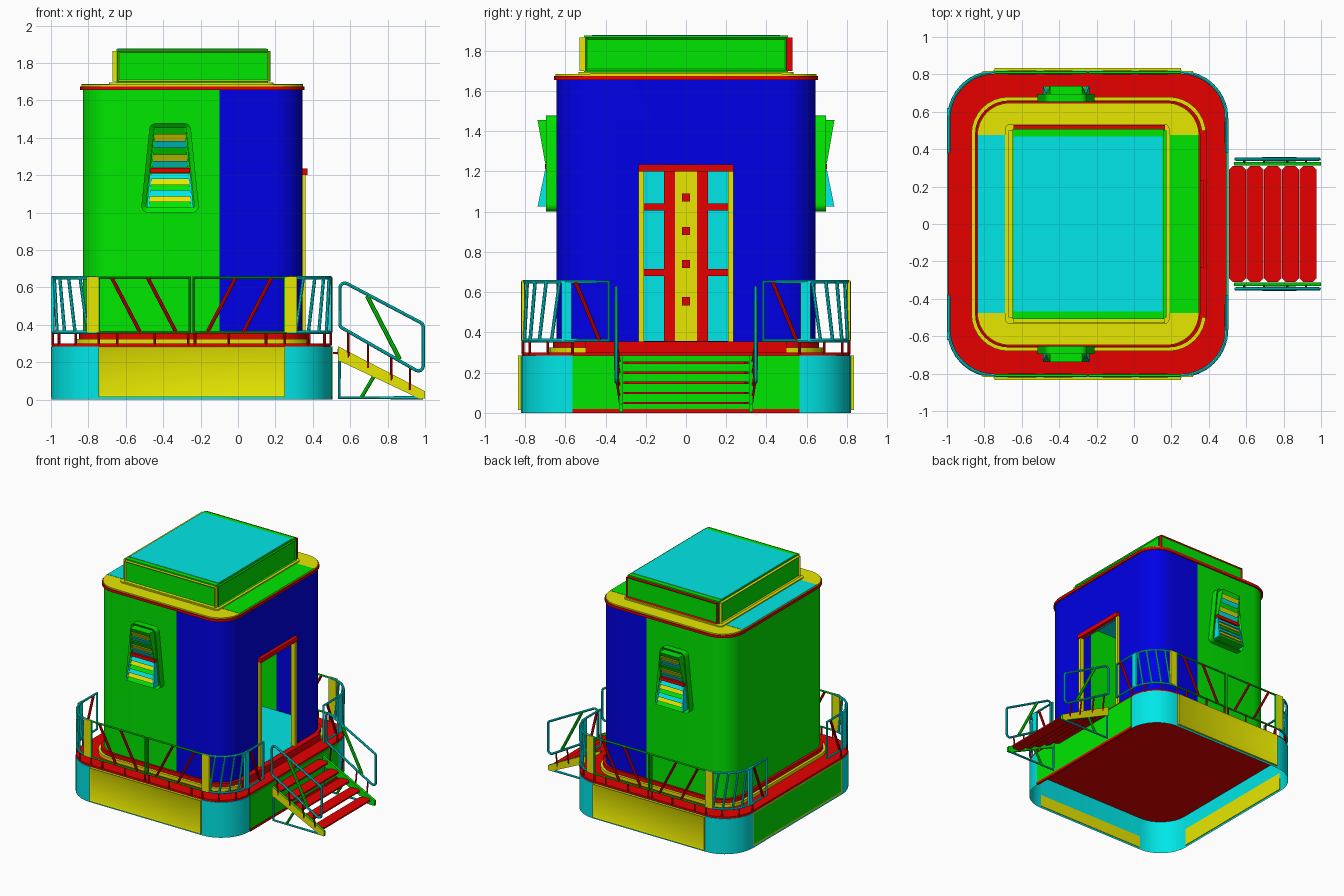
import bpy, bmesh
from math import sin, cos, tan, radians
from mathutils import Vector

if "Cube" in bpy.data.objects:
    bpy.data.objects.remove(bpy.data.objects["Cube"])

COL = {'red': (.8, 0, 0, 1), 'green': (0, .8, 0, 1), 'blue': (0, 0, .8, 1),
       'yellow': (.8, .8, 0, 1), 'cyan': (0, .8, .8, 1)}
MAT = {}
for k, c in COL.items():
    MAT[k] = bpy.data.materials.new(k)
    MAT[k].diffuse_color = c


def link(name, data, col):
    ob = bpy.data.objects.new(name, data)
    data.materials.append(MAT[col])
    bpy.context.collection.objects.link(ob)
    return ob


def rounded(corners, r, n=8):
    """Fillet every corner of a polygon."""
    out = []
    for i, p in enumerate(corners):
        p = Vector(p)
        a = (Vector(corners[i - 1]) - p).normalized()
        b = (Vector(corners[(i + 1) % len(corners)]) - p).normalized()
        half = a.angle(b) / 2
        c = p + (a + b).normalized() * (r / sin(half))
        s = p + a * (r / tan(half)) - c
        e = p + b * (r / tan(half)) - c
        ang = s.angle(e)
        for k in range(n + 1):
            t = k / n
            out.append(tuple(c + (s * sin((1 - t) * ang) + e * sin(t * ang)) / sin(ang)))
    return out


def rect(x0, x1, y0, y1):
    return [(x0, y0), (x1, y0), (x1, y1), (x0, y1)]


def solid(name, pts, axis, a, b, col, inset=0, depth=0, face_col=None, warp=None):
    """Extrude a 2D outline along an axis; optionally sink a coloured panel into the end cap."""
    put = {'z': lambda u, v, w: (u, v, w), 'y': lambda u, v, w: (u, w, v), 'x': lambda u, v, w: (w, u, v)}[axis]
    bm = bmesh.new()
    lo = [bm.verts.new(put(*p, a)) for p in pts]
    hi = [bm.verts.new(put(*p, b)) for p in pts]
    bm.faces.new(lo)
    cap = bm.faces.new(hi)
    for i in range(len(pts)):
        bm.faces.new((lo[i - 1], lo[i], hi[i], hi[i - 1]))
    bmesh.ops.recalc_face_normals(bm, faces=bm.faces[:])
    if inset:
        bmesh.ops.inset_region(bm, faces=[cap], thickness=inset, depth=0)
        bmesh.ops.translate(bm, verts=cap.verts[:], vec=cap.normal * -depth)
    if face_col:
        cap.material_index = 1
    if warp:
        for v in bm.verts:
            v.co = warp(v.co)
    me = bpy.data.meshes.new(name)
    ob = link(name, me, col)
    if face_col:
        me.materials.append(MAT[face_col])
    bm.to_mesh(me)
    bm.free()
    return ob


def box(name, x0, x1, y0, y1, z0, z1, col):
    return solid(name, rect(x0, x1, y0, y1), 'z', z0, z1, col)


def slab(name, x0, x1, y, r, z0, z1, col):
    return solid(name, rounded(rect(x0, x1, -y, y), r), 'z', z0, z1, col)


def tubes(name, paths, r, col, cyclic=False):
    cu = bpy.data.curves.new(name, 'CURVE')
    cu.dimensions, cu.bevel_depth, cu.bevel_resolution, cu.use_fill_caps = '3D', r, 2, True
    for p in paths:
        sp = cu.splines.new('POLY')
        sp.points.add(len(p) - 1)
        for q, co in zip(sp.points, p):
            q.co = (*co, 1)
        sp.use_cyclic_u = cyclic
    return link(name, cu, col)


# base (hollow underneath), deck and stepped plinth
solid('base', rounded(rect(-.997, .5, -.82, .82), .25), 'z', .285, 0, 'cyan', .012, .27, 'red')
slab('deck', -.995, .495, .815, .245, .285, .3, 'red')
slab('plinth_lower', -.87, .385, .68, .2, .3, .325, 'yellow')
slab('plinth_upper', -.85, .365, .66, .18, .325, .355, 'red')
box('door_step', .3, .388, -.5, .5, .3, .355, 'red')
for s in (-1, 1):
    solid('base_side_panel', rect(-.745, .25, .015, .285), 'y', s * .815, s * .835, 'yellow', .015, .006)
solid('base_back_panel', rect(-.565, .565, .015, .285), 'x', -.99, -1, 'yellow', .015, .002, 'green')
solid('base_entry_panel', rect(-.565, .565, .02, .285), 'x', .49, .504, 'green')
box('entry_kick_strip', .49, .506, -.565, .565, 0, .02, 'red')

# hollow cabin shell with door opening; front half blue, floor and ceiling cyan
cabin = slab('cabin', -.83, .345, .645, .17, .35, 1.66, 'green')
room = slab('room_cutter', -.822, .335, .637, .162, .357, 1.65, 'green')
door = box('door_cutter', .2, .6, -.21, .21, .357, 1.2, 'green')
bpy.context.view_layer.objects.active = cabin
for cutter in (room, door):
    mod = cabin.modifiers.new('cut', 'BOOLEAN')
    mod.operation, mod.object, mod.solver = 'DIFFERENCE', cutter, 'EXACT'
    bpy.ops.object.modifier_apply(modifier='cut')
    bpy.data.objects.remove(cutter)
cabin.data.materials.clear()
for c in ('green', 'blue', 'cyan'):
    cabin.data.materials.append(MAT[c])
bm = bmesh.new()
bm.from_mesh(cabin.data)
bmesh.ops.bisect_plane(bm, geom=bm.verts[:] + bm.edges[:] + bm.faces[:], plane_co=(-.1, 0, 0), plane_no=(1, 0, 0))
bm.normal_update()
for f in bm.faces:
    f.material_index = 2 if abs(f.normal.z) > .9 else int(f.calc_center_median().x > -.1)
bm.to_mesh(cabin.data)
bm.free()

# door frame, and panelling on the inner back wall
box('door_lintel', .33, .372, -.235, .235, 1.2, 1.235, 'red')
box('wall_centre_strip', -.825, -.79, -.055, .055, .357, 1.3, 'yellow')
for z in (.555, .74, .905, 1.07):
    box('wall_knob', -.79, -.775, -.02, .02, z - .02, z + .02, 'red')
for s in (-1, 1):
    def side(name, x0, x1, a, b, z0, z1, col):
        box(name, x0, x1, min(s * a, s * b), max(s * a, s * b), z0, z1, col)
    side('door_jamb', .33, .362, .208, .235, .33, 1.2, 'yellow')
    side('wall_stile', -.825, -.795, .055, .11, .357, 1.3, 'red')
    side('wall_panel', -.825, -.805, .11, .46, .357, 1.3, 'cyan')
    for z in (.7, 1.025):
        side('wall_crossbar', -.81, -.795, .11, .46, z - .02, z + .015, 'red')

# roof rim and raised roof box
slab('roof_rim', -.845, .355, .655, .18, 1.655, 1.675, 'red')
slab('roof', -.838, .348, .648, .175, 1.675, 1.685, 'yellow')
box('roof_back_sheet', -.837, -.2, -.475, .475, 1.68, 1.687, 'cyan')
box('roof_front_sheet', -.2, .347, -.475, .475, 1.68, 1.687, 'green')
slab('roof_box_base', -.69, .19, .535, .03, 1.685, 1.695, 'yellow')
box('roof_box', -.65, .16, -.507, .507, 1.69, 1.875, 'green')
box('roof_box_lid', -.645, .152, -.468, .468, 1.87, 1.878, 'cyan')
for s, c in ((-1, 'yellow'), (1, 'red')):
    solid('roof_box_side', rect(-.645, .165, 1.7, 1.865), 'y', s * .5, s * .53, c, .012, .008, 'green')
solid('roof_box_back', rect(-.5, .5, 1.7, 1.865), 'x', -.64, -.672, 'yellow', .012, .008, 'green')
solid('roof_box_front', rect(-.5, .5, 1.7, 1.865), 'x', .15, .175, 'green', .012, .008)

# flared louvre windows on both sides
WX = -.363


def taper(co):
    return Vector((WX + co.x * (.125 - (co.z - 1.02) * .09), co.y, co.z))


for s in (-1, 1):
    frame = rounded([(WX - .157, 1.0), (WX + .157, 1.0), (WX + .108, 1.478), (WX - .108, 1.478)], .035, 5)
    solid('window_frame', frame, 'y', s * .64, s * .695, 'green', .024, .02)
    solid('window_mid_bar', rect(-1, 1, 1.212, 1.238), 'y', s * .66, s * .702, 'red', warp=taper)
    for zi, zo, c in ((1.24, 1.455, 'green'), (1.21, 1.025, 'cyan')):
        for u in (-1, .9):
            prof = [(s * .66, zi), (s * .7, zi), (s * .738, zo), (s * .66, zo)]
            solid('louvre_cheek', prof, 'x', u, u + .1, c, warp=taper)
        n = 6
        for i in range(n):
            za, zb = (zi + (zo - zi) * t / n for t in (i, i + 1))
            ya, yb = (.7 + .038 * t / n for t in (i, i + 1))
            prof = [(s * .66, za), (s * (ya - .012), za), (s * yb, zb), (s * .66, zb)]
            solid('louvre_slat', prof, 'x', -.9, .9, ('cyan', 'yellow', 'green')[i % 3], warp=taper)

# deck railings: mirrored corner frames plus a straight middle run
Z0, Z1, R = .36, .652, .245


def mx(x, m):
    return x if m > 0 else -.495 - x


for s in (-1, 1):
    Y = s * .81

    def arc(deg, z, m):
        a = radians(deg)
        return (mx(.25 + R * cos(a), m), s * (.565 + R * sin(a)), z)
    bars, stubs, diag = [], [], []
    for m in (-1, 1):
        run = lambda z: [(mx(.495, m), s * .385, z)] + [arc(d, z, m) for d in range(0, 91, 9)]
        tubes('corner_rail', [run(Z0) + run(Z1)[::-1]], .009, 'cyan', True)
        bars += [[arc(d + 5, Z0, m), arc(d - 5, Z1, m)] for d in (20, 37, 54, 71)]
        stubs += [[arc(d, .29, m), arc(d, Z0, m)] for d in (0, 30, 60, 90)]
        stubs += [[(mx(x, m), Y, .29), (mx(x, m), Y, Z0)] for x in (.15, -.05, -.23)]
        xa, xb = mx(.25, m), mx(-.237, m)
        tubes('middle_rail', [[(xa, Y, Z0), (xb, Y, Z0), (xb, Y, Z1), (xa, Y, Z1)]], .009, 'green', True)
        diag += [[(mx(t, m), Y, Z1), (mx(t - .152, m), Y, Z0)] for t in (.18, -.012)]
        ya, yb = (.43, .55) if s * m > 0 else (.55, .43)
        diag.append([(mx(.495, m), s * ya, Z1), (mx(.495, m), s * yb, Z0)])
        x0, x1 = sorted((mx(.25, m), mx(.315, m)))
        box('rail_post_plate', x0, x1, Y - .008, Y + .008, Z0, Z1 + .006, 'yellow')
        xs, ys = mx(.495, m), sorted((s * .57, s * .62))
        box('rail_side_plate', xs - .01, xs + .005, *ys, Z0, Z1 + .006, 'cyan')
    tubes('corner_bars', bars, .009, 'cyan')
    tubes('rail_stubs', stubs, .007, 'red')
    tubes('rail_diagonals', diag, .01, 'red')

# entry stair treads
for i in range(5):
    x, z = .553 + .0945 * i, .255 - .05 * i
    tread = rect(x - .046, x + .046, -.31, .31)
    solid('stair_tread', rounded(tread, .02, 1), 'z', z - .012, z, 'red')

# stair stringers, under-frames and handrails
for s in (-1, 1):
    solid('stair_stringer', [(.535, .285), (1, .045), (1, .005), (.97, .005), (.535, .21)], 'y',
          s * .312, s * .332, 'green', face_col='yellow')
    y = s * .322
    tubes('stair_under_frame', [[(.542, y, .27), (.542, y, .01), (.99, y, .01)]], .009, 'cyan')
    tubes('stair_brace', [[(.66, y, .012), (.75, y, .165)]], .01, 'green')
    y = s * .347
    hand = rounded([(.545, .64), (.99, .405), (.99, .135), (.545, .39)], .025, 4)
    tubes('handrail', [[(u, y, v) for u, v in hand]], .009, 'cyan', True)
    tubes('handrail_brace', [[(.69, y, .555), (.865, y, .215)]], .012, 'green')
    tubes('handrail_stubs', [[(u, y, .39 - (u - .545) * .573), (u, s * .328, .25 - (u - .545) * .53)]
                             for u in (.59, .695, .82, .92)], .006, 'red')

# turn tubes into meshes, smooth the curved sides
bpy.ops.object.select_all(action='SELECT')
bpy.context.view_layer.objects.active = cabin
bpy.ops.object.convert(target='MESH')
bpy.ops.object.shade_smooth_by_angle(angle=radians(35))

for m in bpy.data.materials:
    if m.users and not m.is_grease_pencil:
        m.use_nodes = True
        m.node_tree.nodes["Principled BSDF"].inputs["Base Color"].default_value = m.diffuse_color
